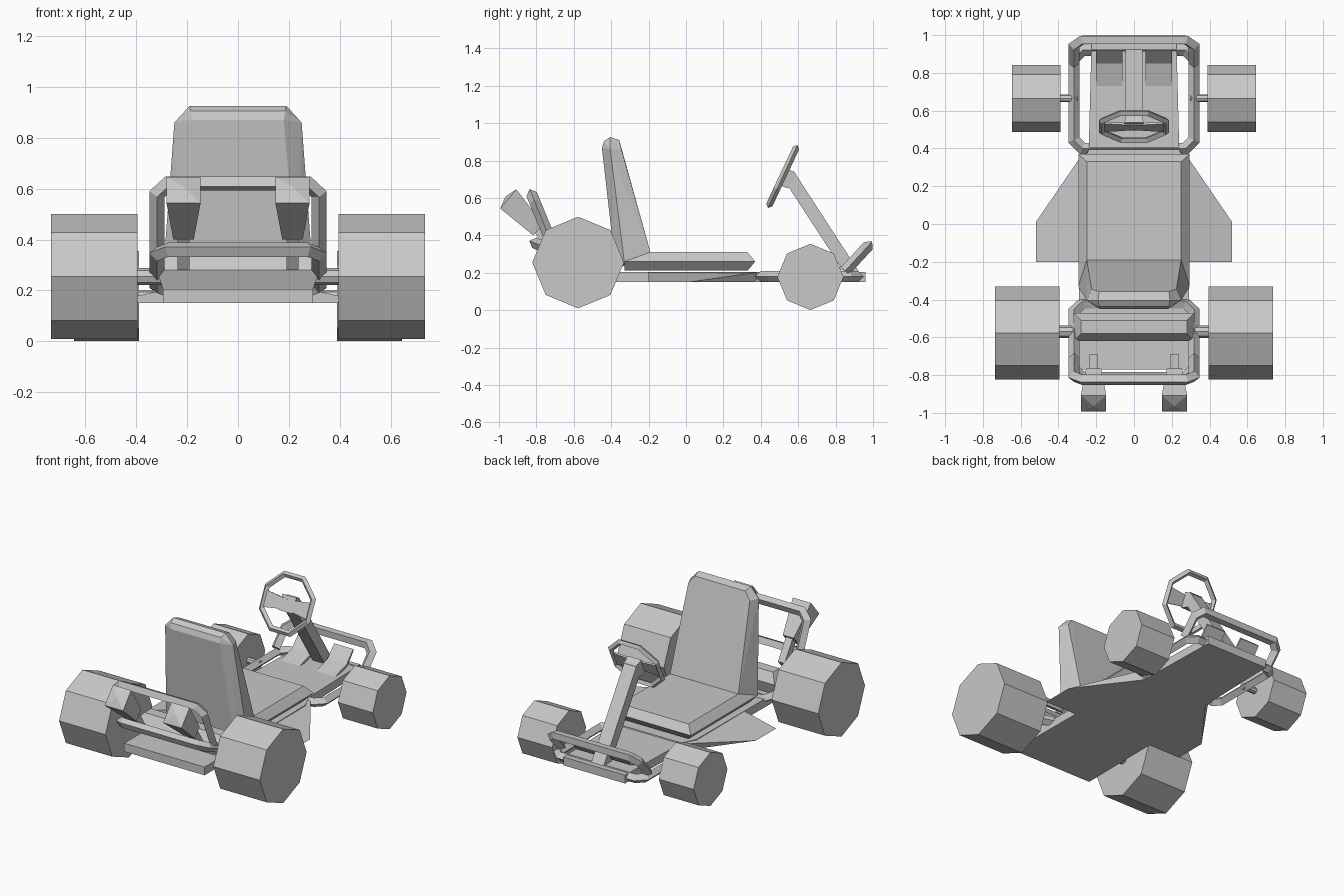
import bpy, bmesh, math
from mathutils import Vector

if "Cube" in bpy.data.objects:
    bpy.data.objects.remove(bpy.data.objects["Cube"])

grey = bpy.data.materials.new("light_grey")
grey.diffuse_color = (0.58, 0.58, 0.58, 1)
grey.use_nodes = True
grey.node_tree.nodes["Principled BSDF"].inputs["Base Color"].default_value = grey.diffuse_color


def finish(name, bm):
    bmesh.ops.recalc_face_normals(bm, faces=bm.faces)
    me = bpy.data.meshes.new(name)
    bm.to_mesh(me)
    bm.free()
    me.materials.append(grey)
    ob = bpy.data.objects.new(name, me)
    bpy.context.collection.objects.link(ob)
    return ob


def hull(name, pts):
    """Convex solid around a few corner points."""
    bm = bmesh.new()
    vs = [bm.verts.new(p) for p in pts]
    bmesh.ops.convex_hull(bm, input=vs)
    bmesh.ops.dissolve_limit(bm, angle_limit=0.02, verts=bm.verts, edges=bm.edges)
    return finish(name, bm)


def both(pts):
    """Corner points plus their mirror images in x."""
    return pts + [(-x, y, z) for x, y, z in pts]


def prism(name, profile, x0, x1):
    """Side profile (y, z) extruded along x."""
    bm = bmesh.new()
    a = [bm.verts.new((x0, y, z)) for y, z in profile]
    b = [bm.verts.new((x1, y, z)) for y, z in profile]
    bm.faces.new(a)
    bm.faces.new(b)
    n = len(profile)
    for i in range(n):
        bm.faces.new((a[i], a[(i + 1) % n], b[(i + 1) % n], b[i]))
    return finish(name, bm)


def octagon(y, z, r):
    return [(y + r * math.cos(i * math.pi / 4), z + r * math.sin(i * math.pi / 4)) for i in range(8)]


def tube(name, pts, normal, r, closed):
    """Diamond section swept along a planar path with mitred corners."""
    pts = [Vector(p) for p in pts]
    nrm = Vector(normal).normalized()
    bm = bmesh.new()
    rings = []
    n = len(pts)
    for i, p in enumerate(pts):
        d0 = (p - pts[i - 1]).normalized() if closed or i else (pts[1] - p).normalized()
        d1 = (pts[(i + 1) % n] - p).normalized() if closed or i < n - 1 else d0
        t = (d0 + d1).normalized()
        side = nrm.cross(t) * (r / t.dot(d1))
        rings.append([bm.verts.new(p + o) for o in (nrm * r, side, -nrm * r, -side)])
    for i in range(n if closed else n - 1):
        a, b = rings[i], rings[(i + 1) % n]
        for k in range(4):
            bm.faces.new((a[k], a[(k + 1) % 4], b[(k + 1) % 4], b[k]))
    if not closed:
        bm.faces.new(rings[0])
        bm.faces.new(rings[-1])
    return finish(name, bm)


def frame_path(start, end, closed):
    """Rounded rectangle or U, 0.64 wide, between two (y, z) ends."""
    a, b = Vector((0, *start)), Vector((0, *end))
    d = (b - a).normalized()
    w, c = 0.318, 0.045
    X = Vector((1, 0, 0))
    far = [b - d * c + X * w, b + X * (w - c), b - X * (w - c), b - d * c - X * w]
    near = [a + d * c - X * w, a - X * (w - c), a + X * (w - c), a + d * c + X * w]
    path = near[:] + far if closed else [a + X * w] + far + [a - X * w]
    return path, X.cross(d)


# Tubular frames: flat front loop, tilted rear loop, front and rear hoops
for name, s, e, closed in (
        ("front_frame", (0.40, 0.18), (0.92, 0.18), True),
        ("rear_frame", (-0.42, 0.20), (-0.81, 0.36), True),
        ("front_hoop", (0.85, 0.21), (0.975, 0.345), False),
        ("rear_hoop", (-0.71, 0.34), (-0.825, 0.62), False)):
    path, nrm = frame_path(s, e, closed)
    tube(name, path, nrm, 0.03, closed)

# Floor pan
hull("front_floor", both([(x, y, z) for x, y in ((0.225, 0.96), (0.24, 0.38)) for z in (0.15, 0.205)]))
hull("rear_floor", both([(x, y, z) for x, y in ((0.24, 0.39), (0.285, 0.3), (0.295, -0.77)) for z in (0.15, 0.205)]))

# Cushion with bevelled rim
hull("seat", both([(0.25, 0.33, 0.31), (0.25, -0.33, 0.31), (0.295, 0.37, 0.26), (0.295, -0.33, 0.26),
                   (0.25, 0.33, 0.212), (0.25, -0.33, 0.212)]))

# Backrest, wide in the middle of its thickness
hull("backrest", both([(0.185, -0.438, 0.905), (0.18, -0.45, 0.87), (0.235, -0.375, 0.215),
                       (0.19, -0.405, 0.925), (0.25, -0.405, 0.86), (0.295, -0.33, 0.26),
                       (0.185, -0.357, 0.91), (0.225, -0.345, 0.86), (0.25, -0.24, 0.35), (0.25, -0.19, 0.31)]))

# Engine bar in front of the rear axle line
hull("engine_bar", both([(0.28, -0.51, 0.34), (0.28, -0.58, 0.34), (0.32, -0.47, 0.28), (0.32, -0.62, 0.28),
                         (0.29, -0.50, 0.19), (0.29, -0.59, 0.19)]))

for s, side in ((1, "right"), (-1, "left")):
    # Wheels and axles
    prism(f"rear_wheel_{side}", octagon(-0.577, 0.255, 0.245), s * 0.395, s * 0.735)
    prism(f"front_wheel_{side}", octagon(0.665, 0.178, 0.177), s * 0.39, s * 0.645)
    prism(f"rear_axle_{side}", octagon(-0.57, 0.255, 0.033), s * 0.26, s * 0.41)
    prism(f"front_axle_{side}", octagon(0.665, 0.18, 0.02), s * 0.30, s * 0.40)

    # Side wing sloping down to a thin outer edge
    hull(f"side_wing_{side}", [(s * x, y, z) for x, y, z in (
        (0.24, 0.38, 0.205), (0.24, 0.38, 0.15), (0.24, -0.2, 0.205), (0.24, -0.2, 0.15),
        (0.28, 0.36, 0.2), (0.28, -0.2, 0.205),
        (0.52, 0.01, 0.15), (0.52, -0.2, 0.15))])

    # Bent pedal plate
    prism(f"pedal_{side}", [(0.73, 0.205), (0.85, 0.24), (0.92, 0.315), (0.925, 0.305), (0.86, 0.225), (0.74, 0.195)],
          s * 0.06, s * 0.2)

    # Flared exhaust: pipe, square horn and a shallow pointed end
    cx = s * 0.214
    X, D, P = Vector((1, 0, 0)), Vector((0, -0.77, 0.64)), Vector((0, 0.64, 0.77))

    def square(c, h):
        return [Vector(c) + X * (i * h) + P * (j * h) for i in (-1, 1) for j in (-1, 1)]
    mouth = Vector((cx, -0.95, 0.595))
    hull(f"exhaust_horn_{side}", square(mouth, 0.067) + square((cx, -0.79, 0.43), 0.04) + [mouth + D * 0.02])
    hull(f"exhaust_pipe_{side}", square((cx, -0.79, 0.43), 0.024) + square((cx, -0.705, 0.30), 0.024))

# Steering wheel in its tilted plane
C = Vector((0, 0.517, 0.715))
U, V = Vector((1, 0, 0)), Vector((0, 0.425, 0.905))
N = Vector((0, 0.905, -0.425))
ring = [C + U * (0.182 * math.cos(a)) + V * (0.182 * math.sin(a))
        for a in (math.pi / 8 + i * math.pi / 4 for i in range(8))]
tube("steering_wheel", ring, N, 0.018, True)
for s, side in ((1, "right"), (-1, "left")):
    hull(f"steering_spoke_{side}", [C + U * (s * u) + V * v + N * n for u, v in
                                    ((0, 0.025), (0, -0.035), (0.165, 0.045), (0.165, -0.06))
                                    for n in (-0.006, 0.006)])
hull("steering_hub", [C + U * (i * h) + V * (j * h) + N * n for i in (-1, 1) for j in (-1, 1)
                      for h, n in ((0.05, 0.0), (0.045, 0.055))])

# Steering column down to the floor
prism("steering_column", [(0.575, 0.745), (0.925, 0.205), (0.86, 0.18), (0.535, 0.68)], -0.045, 0.045)
